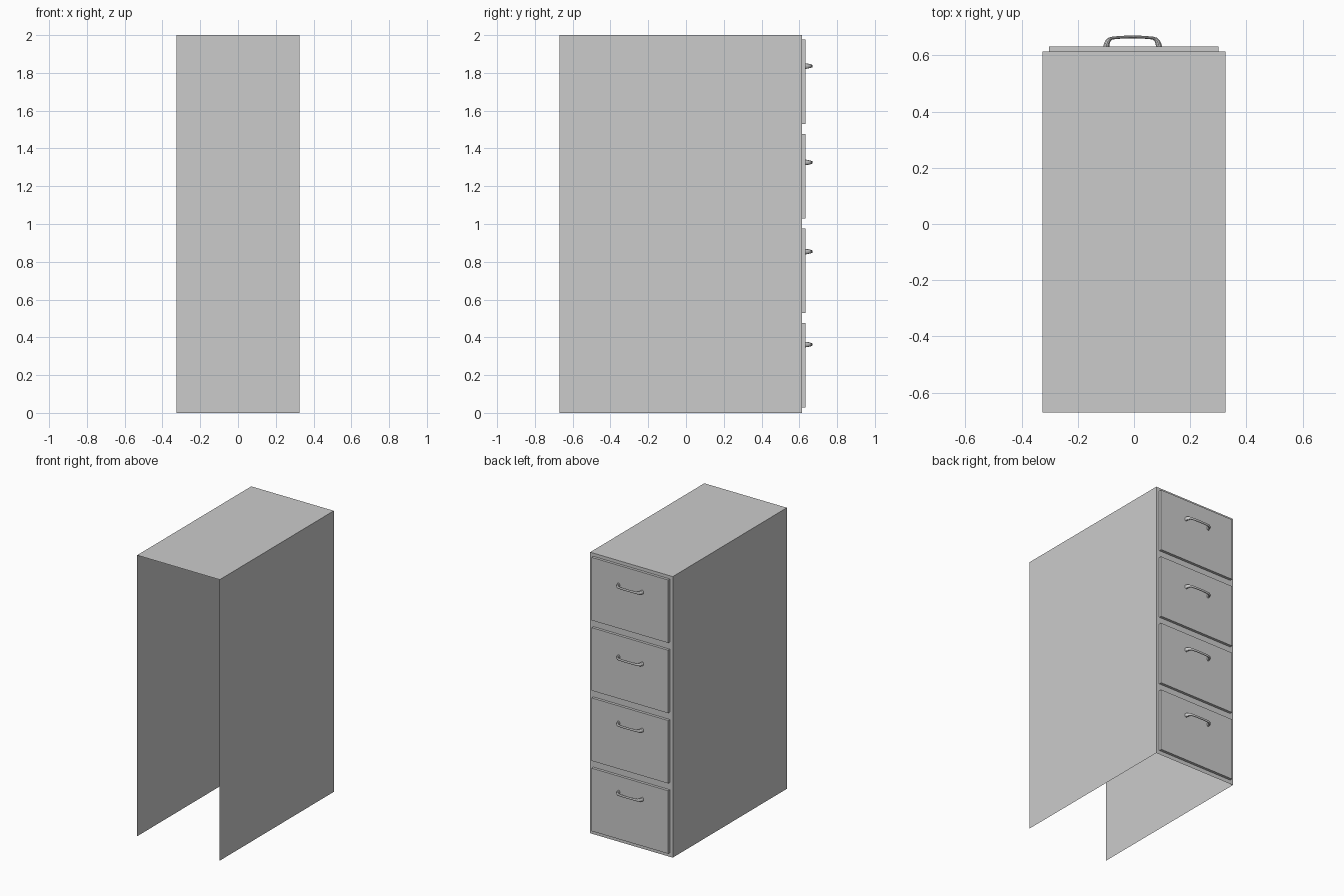
import bpy, bmesh
from math import cos, sin, pi
from mathutils import Vector

if "Cube" in bpy.data.objects:
    bpy.data.objects.remove(bpy.data.objects["Cube"])


def make_object(name, bm):
    bmesh.ops.recalc_face_normals(bm, faces=bm.faces)
    mesh = bpy.data.meshes.new(name)
    bm.to_mesh(mesh)
    bm.free()
    obj = bpy.data.objects.new(name, mesh)
    bpy.context.collection.objects.link(obj)
    return obj


def box(name, lo, hi, open_sides=()):
    """Box between two corners; open_sides lists directions left without a face."""
    bm = bmesh.new()
    bmesh.ops.create_cube(bm, size=1)
    bm.normal_update()
    gone = [f for f in bm.faces if any(f.normal.dot(Vector(d)) > 0.9 for d in open_sides)]
    bmesh.ops.delete(bm, geom=gone, context='FACES')
    for v in bm.verts:
        v.co = [(a + b) / 2 + c * (b - a) for a, b, c in zip(lo, hi, v.co)]
    return make_object(name, bm)


# Half of the handle: x, y, half thickness, half height (foot to middle)
HALF = [(0.094, 0.630, 0.011, 0.015), (0.092, 0.640, 0.010, 0.014),
        (0.088, 0.650, 0.009, 0.012), (0.082, 0.657, 0.007, 0.010),
        (0.072, 0.6615, 0.005, 0.009), (0.040, 0.6645, 0.005, 0.008),
        (0.0, 0.6655, 0.005, 0.008)]


def handle(name, x, z, sides=12):
    path = HALF + [(-px, py, t, h) for px, py, t, h in HALF[-2::-1]]
    bm = bmesh.new()
    rings = []
    for i, (px, py, t, h) in enumerate(path):
        a, b = path[max(i - 1, 0)], path[min(i + 1, len(path) - 1)]
        d = Vector((b[0] - a[0], b[1] - a[1])).normalized()
        if i in (0, len(path) - 1):      # feet sit flat on the drawer
            d = Vector((0, 1 if i == 0 else -1))
        rings.append([bm.verts.new((x + px - d.y * t * cos(k * 2 * pi / sides),
                                    py + d.x * t * cos(k * 2 * pi / sides),
                                    z + h * sin(k * 2 * pi / sides)))
                      for k in range(sides)])
    for r, s in zip(rings, rings[1:]):
        for k in range(sides):
            n = (k + 1) % sides
            bm.faces.new((r[k], r[n], s[n], s[k]))
    bm.faces.new(rings[0])
    bm.faces.new(rings[-1])
    obj = make_object(name, bm)
    bpy.context.view_layer.objects.active = obj
    obj.select_set(True)
    bpy.ops.object.shade_smooth_by_angle()
    obj.select_set(False)


# Cabinet shell, open underneath and on the -y side
box("cabinet_shell", (-0.325, -0.67, 0), (0.325, 0.613, 2), [(0, 0, -1), (0, -1, 0)])

# Four drawer fronts with their handles
for i, handle_z in enumerate((0.362, 0.854, 1.326, 1.836)):
    z = 0.5 * i
    box(f"drawer_front_{i + 1}", (-0.302, 0.613, z + 0.029), (0.30, 0.632, z + 0.477), [(0, -1, 0)])
    handle(f"drawer_handle_{i + 1}", -0.005, handle_z)
